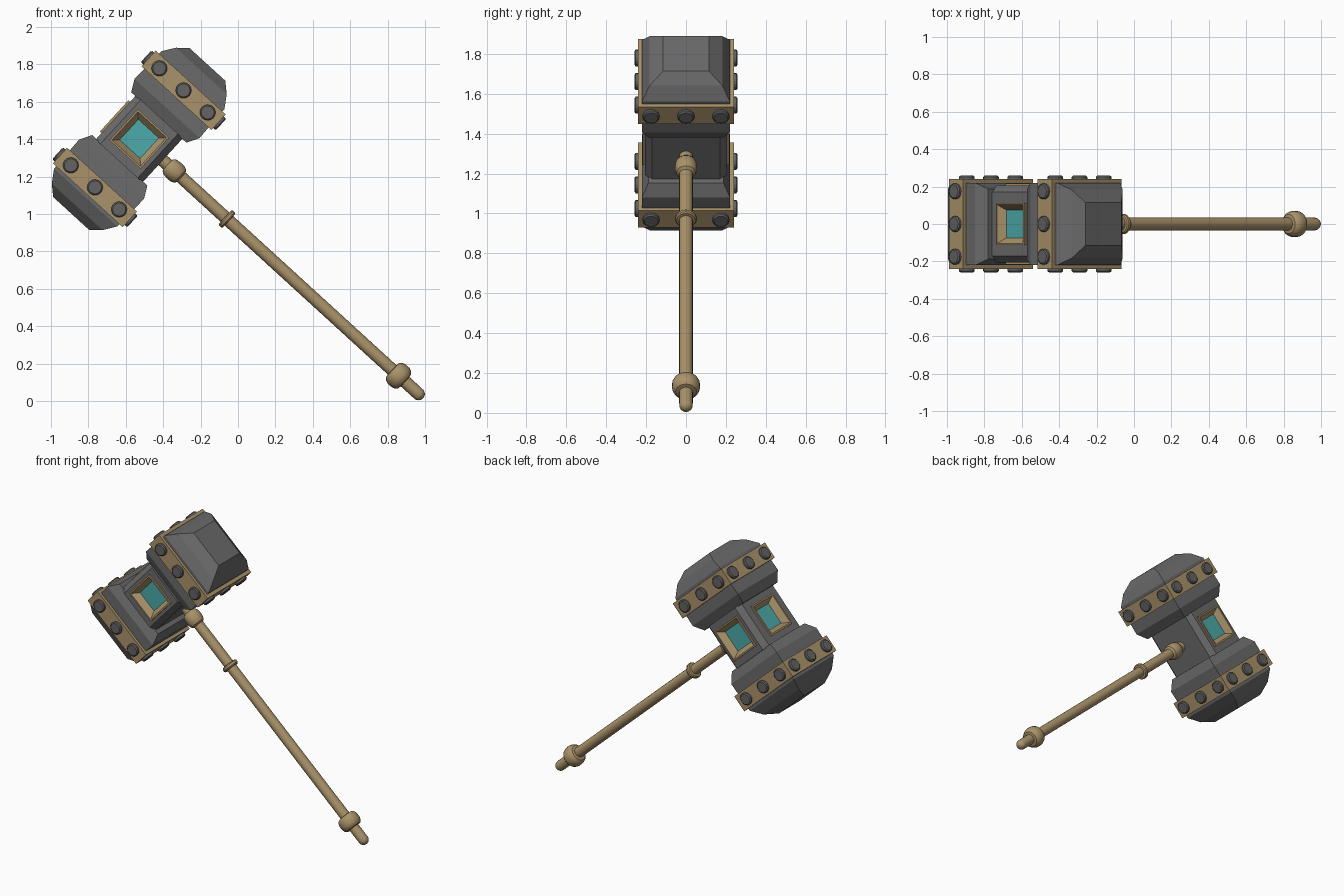
import bpy, bmesh, math
from mathutils import Matrix, Vector

if "Cube" in bpy.data.objects:
    bpy.data.objects.remove(bpy.data.objects["Cube"])

# Hammer frame: local X along the head, local Y = world y, local Z up the handle
A = math.radians(42.4)
s, c = math.sin(A), math.cos(A)
FRAME = Matrix(((s, 0, -c, -0.528), (0, 1, 0, 0), (c, 0, s, 1.402), (0, 0, 0, 1)))


def material(name, rgb):
    m = bpy.data.materials.new(name)
    m.diffuse_color = (*rgb, 1)
    m.use_nodes = True
    m.node_tree.nodes["Principled BSDF"].inputs["Base Color"].default_value = m.diffuse_color
    return m


STONE = material("dark grey stone", (0.145, 0.145, 0.145))
RIVET = material("rivet grey", (0.125, 0.125, 0.125))
BRASS = material("tan brass", (0.40, 0.29, 0.145))
TEAL = material("teal gem", (0.075, 0.40, 0.40))


def finish(bm, name, mats, smooth=False):
    bmesh.ops.recalc_face_normals(bm, faces=bm.faces[:])
    me = bpy.data.meshes.new(name)
    bm.to_mesh(me)
    bm.free()
    for m in mats:
        me.materials.append(m)
    ob = bpy.data.objects.new(name, me)
    bpy.context.collection.objects.link(ob)
    ob.matrix_world = FRAME
    if smooth:
        bpy.ops.object.select_all(action='DESELECT')
        ob.select_set(True)
        bpy.context.view_layer.objects.active = ob
        bpy.ops.object.shade_smooth_by_angle(angle=math.radians(35))
    return ob


def loft(bm, rings, close=False):
    """Bridge rings of points; cap the ends unless closed into a loop."""
    vs = [[bm.verts.new(p) for p in r] for r in rings]
    n = len(vs[0])
    pairs = list(zip(vs, vs[1:])) + ([(vs[-1], vs[0])] if close else [])
    for a, b in pairs:
        for i in range(n):
            j = (i + 1) % n
            bm.faces.new((a[i], a[j], b[j], b[i]))
    if not close:
        bm.faces.new(vs[0])
        bm.faces.new(vs[-1])


def rect(x, hz, hy):
    return [(x, -hy, -hz), (x, hy, -hz), (x, hy, hz), (x, -hy, hz)]


# Neck block: chamfered bar with three recessed, framed windows
bm = bmesh.new()
outline = [(-.205, -.135), (-.17, -.17), (.17, -.17), (.205, -.135),
           (.205, .135), (.17, .17), (-.17, .17), (-.205, .135)]
loft(bm, [[(x, y, z) for y, z in outline] for x in (-.16, .16)])
bmesh.ops.recalc_face_normals(bm, faces=bm.faces[:])
bm.normal_update()
windows = [f for f in bm.faces if abs(f.normal.y) > .9 or f.normal.z > .9]
for f in windows:
    n = f.normal.copy()
    mid = f.calc_center_median()
    for half, depth, mat in ((.113, 0, 0), (.113, .012, 1), (.103, .012, 1), (.074, -.03, 1)):
        ring = bmesh.ops.inset_individual(bm, faces=[f], thickness=.004)["faces"]
        for g in ring:
            g.material_index = mat
        for v in f.verts:
            d = v.co - mid
            d -= n * d.dot(n)
            v.co = mid + n * depth + Vector([math.copysign(half, k) if abs(k) > .01 else 0 for k in d])
    f.material_index = 2
finish(bm, "neck_block", [STONE, BRASS, TEAL])

# Hammer ends, bands and rivets, mirrored along the head
PROFILE = [(.155, .2, .188), (.22, .235, .22), (.425, .229, .22), (.492, .184, .182), (.54, .13, .115)]
for side, word in ((1, "upper"), (-1, "lower")):
    bm = bmesh.new()
    loft(bm, [rect(side * x, hz, hy) for x, hz, hy in PROFILE])
    finish(bm, word + "_hammer_end", [STONE])

    bm = bmesh.new()
    x0, x1 = side * .295, side * .408
    loft(bm, [rect(x0, .22, .205), rect(x0, .253, .24), rect(x1, .253, .24), rect(x1, .22, .205)], True)
    finish(bm, word + "_band", [BRASS])

    bm = bmesh.new()
    for k in range(4):
        reach = .253 if k % 2 == 0 else .24
        turn = Matrix.Rotation(k * math.pi / 2, 4, 'X')
        for t in (-.175, 0, .175):
            start = len(bm.verts)
            rings = [[turn @ Vector((side * .351 + r * math.cos(a), t + r * math.sin(a), reach + h))
                      for a in [i * math.tau / 16 for i in range(16)]]
                     for r, h in ((.042, -.01), (.042, .012), (.035, .018))]
            loft(bm, rings)
    finish(bm, word + "_rivets", [RIVET])


def lathe(name, profile, n=20):
    bm = bmesh.new()
    loft(bm, [[(r * math.cos(i * math.tau / n), r * math.sin(i * math.tau / n), z) for i in range(n)]
              for r, z in profile])
    finish(bm, name, [BRASS], True)


# Handle with rounded foot, then its collars
foot = [(.034 * math.sin(a), -2.022 - .034 * math.cos(a)) for a in (.2, .5, .8, 1.1, 1.4)]
lathe("handle", foot + [(.034, -2.0), (.034, -.15)])
lathe("top_collar", [(.034, -.305), (.048, -.295), (.055, -.275), (.056, -.25), (.052, -.222), (.042, -.208), (.034, -.205)])
lathe("middle_ring", [(.034, -.65), (.048, -.649), (.054, -.642), (.054, -.628), (.048, -.621), (.034, -.62)])
lathe("bottom_collar", [(.034, -1.925), (.052, -1.922), (.064, -1.91), (.07, -1.893),
                        (.07, -1.863), (.064, -1.846), (.052, -1.834), (.034, -1.831)])
